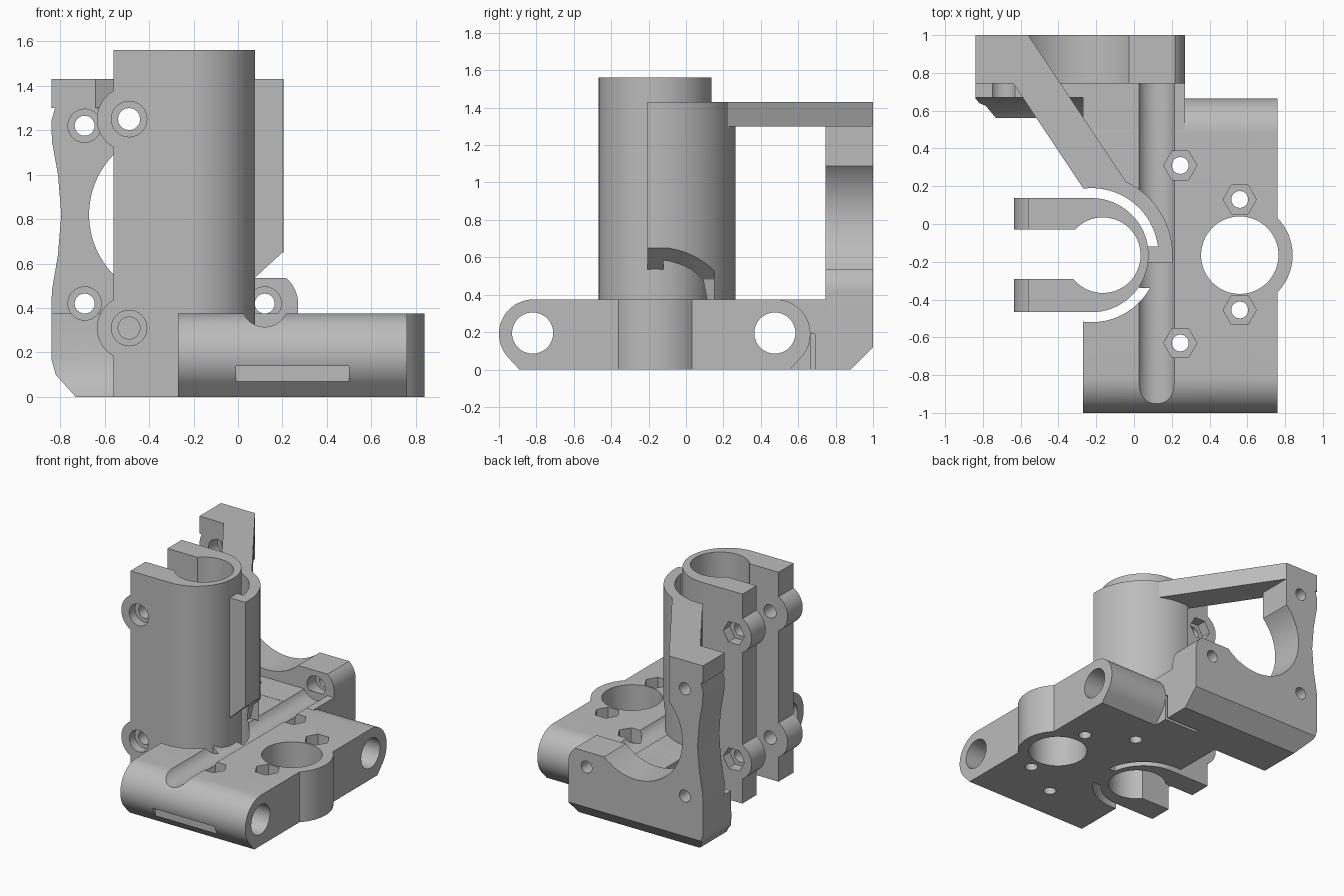
import bpy, bmesh, math
from mathutils import Vector

if "Cube" in bpy.data.objects:
    bpy.data.objects.remove(bpy.data.objects["Cube"], do_unlink=True)

grey = bpy.data.materials.new("plastic_grey")
grey.use_nodes = True
colour = (0.5, 0.5, 0.5, 1)
grey.diffuse_color = colour
grey.node_tree.nodes["Principled BSDF"].inputs["Base Color"].default_value = colour


def arc(cx, cy, r, a0, a1, n=24):
    """Points on an arc, angles in degrees."""
    angles = [math.radians(a0 + (a1 - a0) * i / n) for i in range(n + 1)]
    return [(cx + r * math.cos(a), cy + r * math.sin(a)) for a in angles]


def prism(name, points, axis, lo, hi):
    """Extrude a 2D outline along an axis; the outline uses the other two axes in order."""
    def place(p, d):
        return {"x": (d, p[0], p[1]), "y": (p[0], d, p[1]), "z": (p[0], p[1], d)}[axis]
    bm = bmesh.new()
    face = bm.faces.new([bm.verts.new(place(p, lo)) for p in points])
    new = bmesh.ops.extrude_face_region(bm, geom=[face])["geom"]
    offset = Vector(place((0, 0), hi - lo))
    bmesh.ops.translate(bm, vec=offset, verts=[v for v in new if isinstance(v, bmesh.types.BMVert)])
    bmesh.ops.recalc_face_normals(bm, faces=bm.faces)
    mesh = bpy.data.meshes.new(name)
    bm.to_mesh(mesh)
    bm.free()
    mesh.materials.append(grey)
    ob = bpy.data.objects.new(name, mesh)
    bpy.context.collection.objects.link(ob)
    return ob


def rod(name, a, b, r, axis, lo, hi, sides=48):
    turn = 360 / sides
    return prism(name, arc(a, b, r, 0, 360 - turn, sides - 1), axis, lo, hi)


def box(name, x0, x1, y0, y1, z0, z1):
    return prism(name, [(x0, y0), (x1, y0), (x1, y1), (x0, y1)], "z", z0, z1)


def activate(ob):
    bpy.ops.object.select_all(action="DESELECT")
    ob.select_set(True)
    bpy.context.view_layer.objects.active = ob


def apply_boolean(ob, others, operation="DIFFERENCE"):
    activate(ob)
    for other in others:
        other.hide_render = True
        mod = ob.modifiers.new("boolean", "BOOLEAN")
        mod.operation, mod.solver, mod.object = operation, "EXACT", other
        bpy.ops.object.modifier_apply(modifier=mod.name)
    for other in others:
        bpy.data.objects.remove(other, do_unlink=True)


# Shared centres
CX, CY = -0.225, -0.165      # clamp column
NX, NY = 0.56, -0.165        # lead nut
MX, MZ = -0.285, 0.82        # motor opening
SX, SZ = 0.12, 0.42          # lower motor screw with its access groove


def groove():
    return rod("groove", SX, SZ, 0.105, "y", -1.1, 0.745)


# Rod carrier block with rounded ends and flat lower chamfers
r, mid, front, rear = 0.185, 0.19, -0.815, 0.48
profile = ([(front - 0.076, 0), (rear + 0.076, 0)] + arc(rear, mid, r, -45, 90)
           + arc(front, mid, r, 90, 225))
block = prism("rod_carrier_block", profile, "x", -0.27, 0.76)
apply_boolean(block, [rod("nut_boss", NX, NY, 0.28, "z", 0, 0.375, 64),
                      box("bridge", -0.27, 0.27, 0.5, 0.75, 0, 0.375)], "UNION")
cutters = [groove(),
           rod("column_clearance", CX, CY, 0.355, "z", -1, 1, 96),
           rod("nut_hole", NX, NY, 0.205, "z", -1, 1, 64),
           box("front_tie_slot", -0.01, 0.5, -1.1, -0.955, -0.1, 0.14),
           box("rear_tie_slot", -0.01, 0.5, 0.665, 0.69, -0.1, 0.19)]
cutters += [rod("bore", y, 0.195, 0.11, "x", -1, 1) for y in (-0.82, 0.475)]
for x, y in ((NX, 0.13), (NX, -0.455), (0.245, 0.31), (0.245, -0.63)):
    cutters += [rod("nut_trap", x, y, 0.088, "z", 0.27, 0.5, 6),
                rod("bolt_hole", x, y, 0.045, "z", -0.1, 0.3, 16)]
apply_boolean(block, cutters)

# Link between the block and the clamp column
link = box("column_link", 0.03, 0.14, -0.34, -0.12, 0, 0.375)
apply_boolean(link, [groove(), rod("column_bore", -0.165, CY, 0.2, "z", -1, 1)])

# Split clamp column with screw bosses on both jaws
outline = [(-0.56, 0.137), (-0.56, -0.467)] + arc(CX, CY, 0.302, -90, 90, 48)
clamp = prism("clamp_column", outline, "z", 0, 1.56)
cutters = [rod("rod_bore", -0.165, CY, 0.2, "z", -1, 2, 64),
           box("jaw_gap", -1, -0.2, -0.29, -0.03, -1, 2)]
bosses = []
for z in (0.31, 1.25):
    bosses.append(rod("jaw_boss", -0.49, z, 0.145, "y", -0.467, 0.137))
    cutters += [rod("screw_hole", -0.49, z, 0.05, "y", -1, 1, 16),
                rod("screw_recess", -0.49, z, 0.08, "y", -1, -0.4, 32),
                rod("hex_trap", -0.49, z, 0.088, "y", 0.06, 1, 6)]
apply_boolean(clamp, bosses, "UNION")
apply_boolean(clamp, cutters)


# Curved shield beside the column, with a web joining the two
def screw_relief():
    return prism("relief", [(-0.02, 0.3), (0.02, 0.48), (0.08, 0.54), (0.2, 0.65),
                            (0.4, 0.65), (0.4, 0.3)], "y", -0.5, 0.15)


shield = prism("curved_shield", arc(CX, CY, 0.43, -5, 97, 40) + arc(CX, CY, 0.355, 97, -5, 40),
               "z", 0.375, 1.43)
web = box("shield_web", 0.06, 0.2, -0.205, -0.12, 0.375, 1.43)
for part in (shield, web):
    apply_boolean(part, [screw_relief()])

# Motor plate: waisted upright, open round cut-out and low right corner
a = math.degrees(math.asin((0.535 - MZ) / 0.385))
outline = ([(-0.56, 1.43), (-0.82, 1.43), (-0.82, 1.31), (-0.84, 1.24), (-0.837, 1.15),
            (-0.81, 1.0), (-0.795, 0.82), (-0.81, 0.64), (-0.837, 0.48), (-0.84, 0.4),
            (-0.84, 0.17), (-0.82, 0.1), (-0.73, 0), (0.27, 0)]
           + arc(SX, SZ, 0.15, 0, 50, 10) + arc(MX, MZ, 0.385, a, -224.4, 48))
plate = prism("motor_plate", outline, "y", 0.745, 1)
cutters = [prism("lower_chamfer", [(0.88, 0), (1, 0.12), (1.1, 0.12), (1.1, -0.1), (0.88, -0.1)],
                 "x", -1, 1)]
for x, z in ((-0.69, 1.22), (-0.69, SZ), (SX, SZ)):
    cutters += [rod("motor_screw_hole", x, z, 0.045, "y", 0.5, 1.2, 24),
                rod("screw_head_recess", x, z, 0.075, "y", 0.5, 0.85, 32)]
apply_boolean(plate, cutters)

# Flared foot in front of the plate
foot = prism("plate_foot", [(0.56, 0), (0.625, 0.06), (0.66, 0.15), (0.67, 0.25), (0.67, 0.375),
                            (0.745, 0.375), (0.745, 0)], "x", -0.84, -0.27)
apply_boolean(foot, [rod("foot_groove", -0.69, SZ, 0.075, "y", 0.5, 0.8, 32),
                     prism("foot_corner", [(-0.9, -0.1), (-0.73, -0.1), (-0.73, 0), (-0.82, 0.1),
                                           (-0.84, 0.17), (-0.9, 0.17)], "y", 0.5, 0.8)])

# Diagonal brace from the plate to the shield
brace = prism("diagonal_brace", [(-0.84, 1), (-0.56, 1), (-0.04, 0.22), (-0.27, 0.19),
                                 (-0.64, 0.745), (-0.84, 0.745)], "z", 1.3, 1.43)
apply_boolean(brace, [rod("brace_clearance", CX, CY, 0.355, "z", 1, 2, 96)])

for part in (block, link, clamp, shield, web, plate, foot):
    activate(part)
    bpy.ops.object.shade_smooth_by_angle(angle=math.radians(30))
